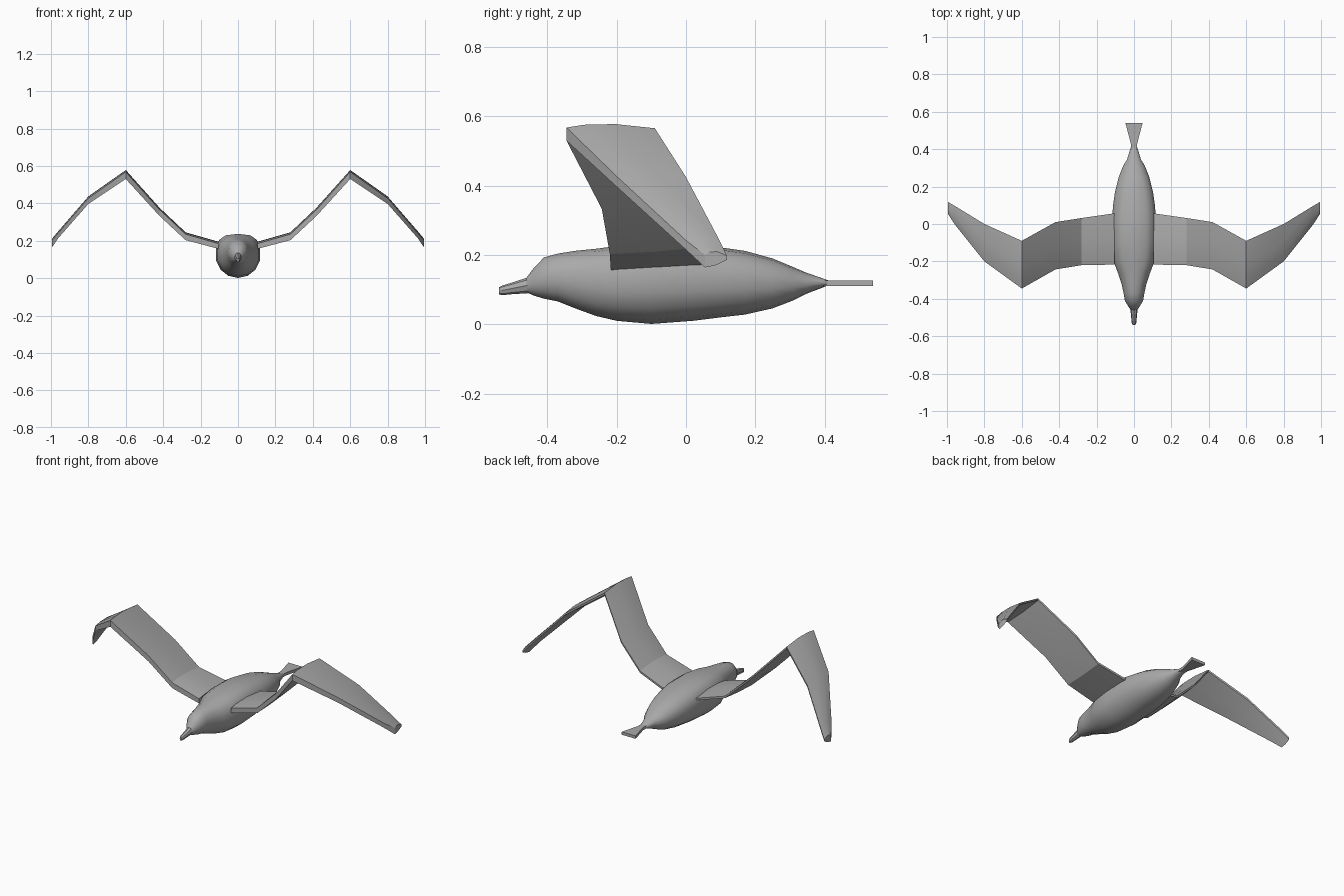
import bpy, bmesh
from math import cos, sin, pi, radians, copysign

if "Cube" in bpy.data.objects:
    bpy.data.objects.remove(bpy.data.objects["Cube"])

grey = bpy.data.materials.new("dark_grey")
grey.diffuse_color = (.4, .4, .4, 1)
grey.use_nodes = True
grey.node_tree.nodes["Principled BSDF"].inputs["Base Color"].default_value = grey.diffuse_color


def loft(name, rings, angle):
    """Skin a list of equal-length vertex rings and cap both ends."""
    bm = bmesh.new()
    vr = [[bm.verts.new(p) for p in ring] for ring in rings]
    n = len(vr[0])
    for a, b in zip(vr, vr[1:]):
        for i in range(n):
            j = (i + 1) % n
            bm.faces.new((a[i], a[j], b[j], b[i]))
    bm.faces.new(vr[0])
    bm.faces.new(vr[-1])
    bmesh.ops.recalc_face_normals(bm, faces=bm.faces)
    me = bpy.data.meshes.new(name)
    bm.to_mesh(me)
    bm.free()
    me.materials.append(grey)
    ob = bpy.data.objects.new(name, me)
    bpy.context.collection.objects.link(ob)
    bpy.ops.object.select_all(action='DESELECT')
    bpy.context.view_layer.objects.active = ob
    ob.select_set(True)
    bpy.ops.object.shade_smooth_by_angle(angle=radians(angle))
    return ob


def oval(y, bottom, top, half, n=14):
    """Oval cross-section in the xz plane, with fuller shoulders where wide."""
    mid, r = (bottom + top) / 2, (top - bottom) / 2
    full = 1 - .3 * (half / .12) ** 2
    ring = []
    for i in range(n):
        s, c = sin(2 * pi * i / n), cos(2 * pi * i / n)
        if c > 0:
            s, c = copysign(abs(s) ** full, s), c ** full
        ring.append((half * s, y, mid + r * c))
    return ring


# body: y, bottom z, top z, half width
body = [(-.46, .092, .135, .018), (-.44, .083, .162, .032),
        (-.41, .074, .193, .05), (-.37, .066, .204, .057),
        (-.32, .046, .212, .068), (-.26, .024, .218, .088),
        (-.20, .01, .226, .112), (-.10, .001, .237, .12),
        (.02, .01, .235, .12), (.10, .02, .222, .114),
        (.17, .028, .212, .104), (.25, .046, .19, .084),
        (.31, .069, .165, .06), (.345, .087, .15, .038), (.41, .112, .127, .018)]
loft("body", [oval(*s) for s in body], 35)

# beak
beak = [(-.45, .09, .138, .02), (-.50, .087, .121, .015),
        (-.53, .084, .112, .012), (-.54, .086, .107, .006)]
loft("beak", [oval(*s, n=8) for s in beak], 25)

# tail fan
tail = [(.39, .017), (.43, .017), (.54, .046)]
loft("tail", [[(-w, y, .11), (w, y, .11), (w, y, .127), (-w, y, .127)]
              for y, w in tail], 25)


def wing_section(x, front, back, z, t):
    """Thin aerofoil: blunt leading edge, slight camber, thin trailing edge."""
    c = back - front
    return [(x, front, z - t), (x, front, z - .008),
            (x, front + .2 * c, z), (x, front + .55 * c, z + .002),
            (x, back, z - .01), (x, back, z - .022),
            (x, front + .5 * c, z - t * .85)]


# wings: x, leading edge y, trailing edge y, top z, thickness
wing = [(.105, -.217, .057, .193, .036), (.28, -.22, .032, .243, .04),
        (.42, -.243, .01, .375, .042), (.60, -.345, -.09, .576, .046),
        (.80, -.2, .0, .435, .038), (.96, .0, .098, .25, .035),
        (.995, .055, .118, .208, .044)]
for side, s in (("left", 1), ("right", -1)):
    loft(side + "_wing", [wing_section(s * a, *r) for a, *r in wing], 20)
